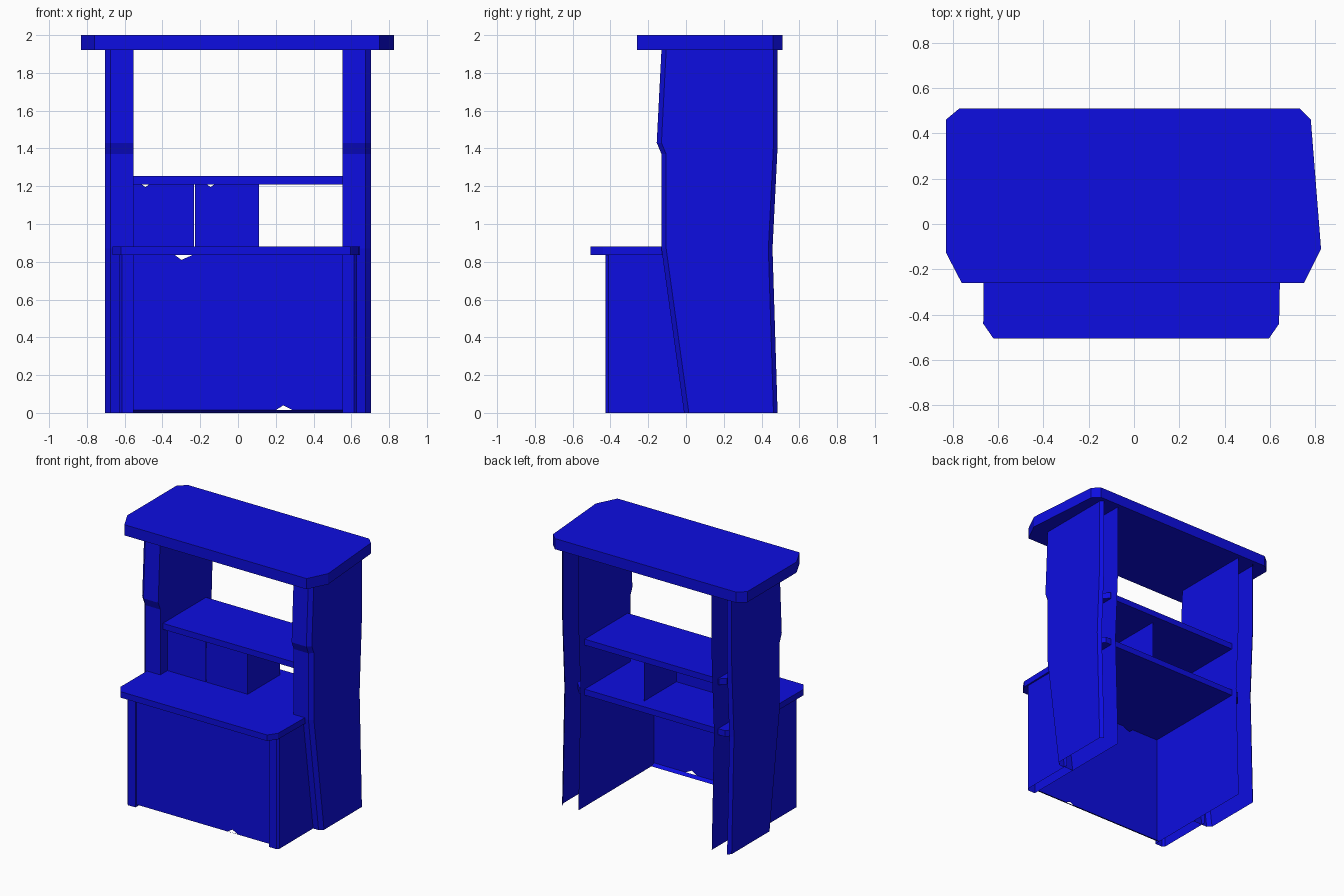
import bpy, bmesh

if "Cube" in bpy.data.objects:
    bpy.data.objects.remove(bpy.data.objects["Cube"])

blue = bpy.data.materials.new("blue_paint")
blue.diffuse_color = (0.004, 0.004, 0.75, 1)
blue.use_nodes = True
blue.node_tree.nodes["Principled BSDF"].inputs["Base Color"].default_value = blue.diffuse_color


def make(name, verts, faces):
    me = bpy.data.meshes.new(name)
    me.from_pydata(verts, [], faces)
    me.materials.append(blue)
    ob = bpy.data.objects.new(name, me)
    bpy.context.collection.objects.link(ob)
    return ob


def slab(name, outline, z0, z1):
    """Closed board from an xy outline."""
    n = len(outline)
    verts = [(x, y, z) for z in (z0, z1) for x, y in outline]
    faces = [tuple(range(n))[::-1], tuple(range(n, 2 * n))]
    faces += [(i, (i + 1) % n, n + (i + 1) % n, n + i) for i in range(n)]
    ob = make(name, verts, faces)
    bm = bmesh.new()
    bm.from_mesh(ob.data)
    bmesh.ops.recalc_face_normals(bm, faces=bm.faces)
    bm.to_mesh(ob.data)
    bm.free()
    return ob


def channel(name, side, rings):
    """Open folded sheet through stacked rings of points, on one side."""
    n = len(rings[0])
    verts = [(side * x, y, z) for ring in rings for x, y, z in ring]
    faces = []
    for r in range(len(rings) - 1):
        for i in range(n - 1):
            a, b = r * n + i, (r + 1) * n + i
            f = (a, a + 1, b + 1, b)
            faces.append(f if side > 0 else f[::-1])
    return make(name, verts, faces)


def upright_panel(name, outline, y):
    """Flat sheet facing the front, from an xz outline."""
    return make(name, [(x, y, z) for x, z in outline], [tuple(range(len(outline)))])


# Roof board with uneven clipped corners
slab("roof", [(-0.83, -0.125), (-0.76, -0.26), (0.75, -0.26), (0.825, -0.11),
              (0.78, 0.46), (0.73, 0.51), (-0.77, 0.51), (-0.83, 0.46)], 1.92, 2.0)

# Counter top
slab("counter", [(-0.665, -0.44), (-0.62, -0.505), (0.595, -0.505), (0.64, -0.44),
                 (0.655, 0.35), (0.60, 0.41), (-0.61, 0.41), (-0.66, 0.35)], 0.835, 0.88)

# Upper shelf, ends poking into the hollow posts
slab("shelf", [(-0.60, -0.04), (-0.56, -0.10), (0.56, -0.10), (0.60, -0.04),
               (0.60, 0.37), (0.56, 0.41), (-0.56, 0.41), (-0.60, 0.37)], 1.21, 1.255)

# Hollow side posts (open at the back) and lower corner posts
levels = [(0, -0.01, 0.485), (0.87, -0.13, 0.458), (1.37, -0.13, 0.483),
          (1.43, -0.155, 0.485), (1.92, -0.13, 0.485)]
for side, label in ((-1, "left"), (1, "right")):
    rings = []
    for z, front, back in levels:
        rings.append([(0.553, back, z), (0.553, front, z), (0.675, front, z),
                      (0.703, front + 0.025, z), (0.703, back - 0.022, z),
                      (0.68, back, z)])
    channel(label + "_post", side, rings)
    base = [(0.553, 0.0), (0.553, -0.425), (0.615, -0.425), (0.63, -0.41), (0.63, 0.02)]
    channel(label + "_counter_side", side,
            [[(x, y, z) for x, y in base] for z in (0, 0.84)])

# Counter front panel with chipped edges, and the kick strip behind it
upright_panel("counter_front", [(-0.553, 0.015), (0.20, 0.015), (0.24, 0.04), (0.29, 0.015),
                                (0.553, 0.015), (0.553, 0.84), (-0.23, 0.84),
                                (-0.30, 0.81), (-0.34, 0.84), (-0.553, 0.84)], -0.41)
make("kick_strip", [(-0.553, -0.41, 0.015), (0.20, -0.41, 0.015), (0.553, -0.41, 0.015),
                    (0.553, -0.38, 0.0), (-0.553, -0.38, 0.0)], [(0, 4, 3, 2, 1)])

# Cupboard doors between counter and shelf, each with a chipped top
for i, (x0, x1, chip) in enumerate(((-0.553, -0.233, -0.49), (-0.228, 0.112, -0.145))):
    upright_panel("cupboard_door_%d" % (i + 1),
                  [(x0, 0.88), (x1, 0.88), (x1, 1.21), (chip + 0.02, 1.21),
                   (chip, 1.195), (chip - 0.02, 1.21), (x0, 1.21)], -0.045)

# Cupboard end panel
make("cupboard_end", [(0.112, -0.045, 0.88), (0.112, 0.34, 0.88),
                      (0.112, 0.34, 1.21), (0.112, -0.045, 1.21)], [(0, 1, 2, 3)])
